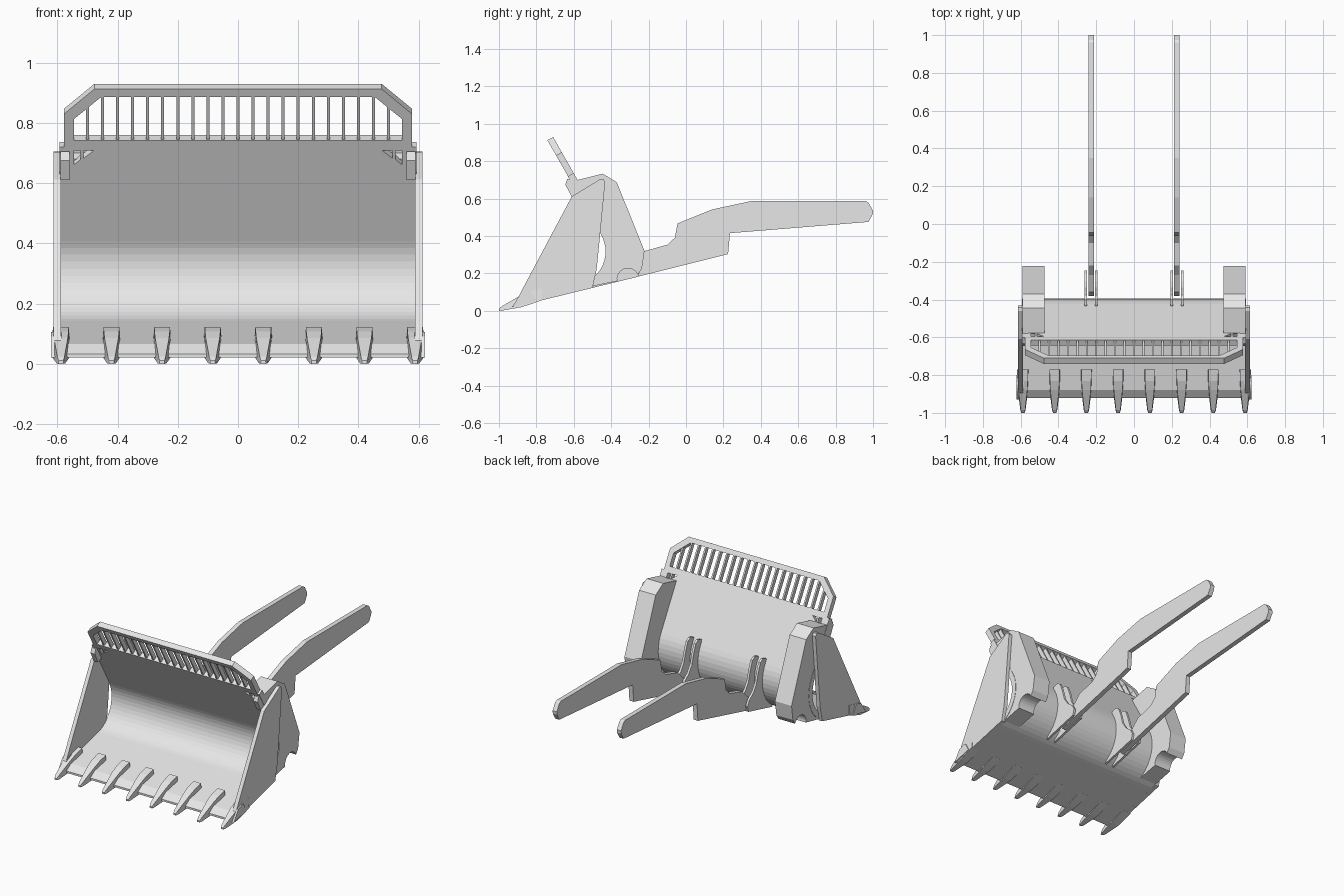
import bpy, bmesh, math
from mathutils import Vector

if "Cube" in bpy.data.objects:
    bpy.data.objects.remove(bpy.data.objects["Cube"])

steel = bpy.data.materials.new("steel_grey")
steel.diffuse_color = (0.8, 0.8, 0.8, 1)
steel.use_nodes = True
steel.node_tree.nodes["Principled BSDF"].inputs["Base Color"].default_value = steel.diffuse_color


def finish(name, bm):
    bmesh.ops.recalc_face_normals(bm, faces=bm.faces)
    me = bpy.data.meshes.new(name)
    bm.to_mesh(me)
    bm.free()
    me.materials.append(steel)
    ob = bpy.data.objects.new(name, me)
    bpy.context.scene.collection.objects.link(ob)
    return ob


def loft(name, rings):
    """Closed solid through matching rings of points."""
    bm = bmesh.new()
    vs = [[bm.verts.new(p) for p in r] for r in rings]
    n = len(vs[0])
    for a, b in zip(vs, vs[1:]):
        for i in range(n):
            j = (i + 1) % n
            bm.faces.new((a[i], a[j], b[j], b[i]))
    bm.faces.new(vs[0])
    bm.faces.new(vs[-1])
    return finish(name, bm)


def side_prism(name, prof, x0, x1):
    """Extrude a (y, z) profile from x0 to x1."""
    return loft(name, [[(x, y, z) for y, z in prof] for x in (x0, x1)])


def floor_z(y):
    return 0.245 * (y + 1)


# Bucket section: sloped floor, arc, wall leaning forward
CY, CZ, R_OUT, R_IN = -0.61, 0.317, 0.215, 0.18
A0, A1, SEG = math.radians(-76.2), math.radians(29.6), 14


def arc(r):
    return [(CY + r * math.cos(A0 + (A1 - A0) * i / SEG),
             CZ + r * math.sin(A0 + (A1 - A0) * i / SEG)) for i in range(SEG + 1)]


UP = Vector((-0.494, 0.870))


def along(p, t):
    return (p[0] + UP.x * t, p[1] + UP.y * t)


inner, outer = arc(R_IN), arc(R_OUT)
WALL = 0.36
wall_in, wall_out = along(inner[-1], WALL), along(outer[-1], WALL)
shell_prof = ([(-0.92, 0.032), (-0.92, 0.02)] + outer + [wall_out, wall_in]
              + inner[::-1] + [(-0.88, 0.065)])
shell = side_prism("bucket_shell", shell_prof, -0.592, 0.592)


# Points in the plane of the guard, given by x and front-face z
def guard_pt(x, z, depth):
    t = (z - wall_in[1]) / UP.y
    y, zz = along(wall_in, t)
    return Vector((x, y + 0.870 * depth, zz + 0.494 * depth))


def guard_prism(name, pts, d0, d1):
    return loft(name, [[guard_pt(x, z, d) for x, z in pts] for d in (d0, d1)])


# Guard frame: chamfered ring around a window
ring_out = [(-0.577, 0.715), (0.577, 0.715), (0.577, 0.83),
            (0.477, 0.912), (-0.477, 0.912), (-0.577, 0.83)]
ring_in = [(-0.545, 0.742), (0.545, 0.742), (0.545, 0.812),
           (0.455, 0.885), (-0.455, 0.885), (-0.545, 0.812)]
bm = bmesh.new()
loops = [[bm.verts.new(guard_pt(x, z, d)) for x, z in ring]
         for ring, d in ((ring_out, 0), (ring_in, 0), (ring_in, 0.035), (ring_out, 0.035))]
for k in range(4):
    a, b = loops[k], loops[(k + 1) % 4]
    for i in range(6):
        j = (i + 1) % 6
        bm.faces.new((a[i], a[j], b[j], b[i]))
finish("guard_frame", bm)

# Guard bars
for k in range(21):
    x = -0.5 + 0.05 * k
    top = min(0.887, 0.885 - (abs(x) - 0.455) * 0.81 + 0.006)
    guard_prism("guard_bar", [(x - 0.005, 0.738), (x + 0.005, 0.738),
                              (x + 0.005, top), (x - 0.005, top)], 0.004, 0.031)

# Triangular sight holes in the upper wall corners
for s in (-1, 1):
    for pts in ([(0.545, 0.708), (0.523, 0.708), (0.523, 0.678), (0.545, 0.66)],
                [(0.513, 0.708), (0.478, 0.708), (0.513, 0.682)]):
        cut = guard_prism("hole_cutter", [(s * x, z) for x, z in pts], -0.03, 0.06)
        cut.hide_render = True
        cut.hide_set(True)
        cut.display_type = 'WIRE'
        mod = shell.modifiers.new("hole", 'BOOLEAN')
        mod.object = cut
        mod.operation = 'DIFFERENCE'
        mod.solver = 'EXACT'

# Side plates, rear boxes, guard flanges
plate_prof = [(-0.92, floor_z(-0.92)), (-0.89, 0.085), (-0.875, 0.115), (-0.61, 0.612),
              (-0.46, 0.703), (-0.442, 0.704), (-0.432, 0.69), (-0.467, 0.33),
              (-0.478, 0.22), (-0.50, floor_z(-0.50))]
NY, NR = -0.31, 0.058
notch = [(NY + NR * math.cos(math.radians(a)), floor_z(NY) + NR * math.sin(math.radians(a)))
         for a in range(25, 191, 15)]
mid = arc(0.205)
box_prof = ([(-0.578, 0.70), (-0.445, 0.733), (-0.37, 0.687), (-0.222, 0.32), (-0.236, 0.225)]
            + notch + mid + [along(mid[-1], 0.30)])
flange_prof = [(-0.575, 0.70), (-0.635, 0.705), (-0.645, 0.675), (-0.612, 0.61), (-0.54, 0.64)]
cutter_prof = [(-0.93, 0.02), (-0.885, 0.09), (-0.85, 0.105), (-0.83, 0.105), (-0.80, 0.052)]

# Lift arm and bracket profiles
arm_prof = [(-0.38, floor_z(-0.38)), (0.225, 0.303), (0.235, 0.415), (0.975, 0.475),
            (0.998, 0.515), (1.0, 0.535), (0.975, 0.578), (0.96, 0.587), (0.35, 0.587),
            (0.14, 0.542), (-0.045, 0.467), (-0.06, 0.39), (-0.10, 0.353), (-0.22, 0.32),
            (-0.27, 0.27), (-0.36, 0.22)]
bracket_prof = [(-0.50, floor_z(-0.50)), (-0.255, floor_z(-0.255)), (-0.245, 0.22),
                (-0.265, 0.255), (-0.305, 0.285), (-0.335, 0.33), (-0.355, 0.40),
                (-0.375, 0.45), (-0.40, 0.465), (-0.435, 0.455), (-0.42, 0.32), (-0.45, 0.2)]

for s in (-1, 1):
    side_prism("side_plate", plate_prof, s * 0.588, s * 0.613)
    side_prism("rear_box", box_prof, s * 0.473, s * 0.590)
    side_prism("guard_flange", flange_prof, s * 0.560, s * 0.590)
    side_prism("side_cutter", cutter_prof, s * 0.585, s * 0.621)
    side_prism("lift_arm", arm_prof, s * 0.212, s * 0.242)
    for off in (-0.028, 0.028):
        c = s * 0.228 + off
        side_prism("arm_bracket", bracket_prof, c - 0.007, c + 0.007)

# Digging teeth: tapered wedges along the lip
for k in range(8):
    x = -0.588 + 0.168 * k
    rings = []
    for y, hw, top, drop in ((-0.77, 0.031, 0.122, 0.0), (-0.83, 0.030, 0.107, 0.006),
                             (-0.88, 0.027, 0.085, 0.010), (-0.985, 0.014, 0.024, 0.003),
                             (-1.0, 0.009, 0.010, 0.0)):
        low = max(0.0, floor_z(y) - drop)
        rings.append([(x - hw, y, low), (x + hw, y, low),
                      (x + hw * 0.85, y, top), (x - hw * 0.85, y, top)])
    loft("tooth", rings)
